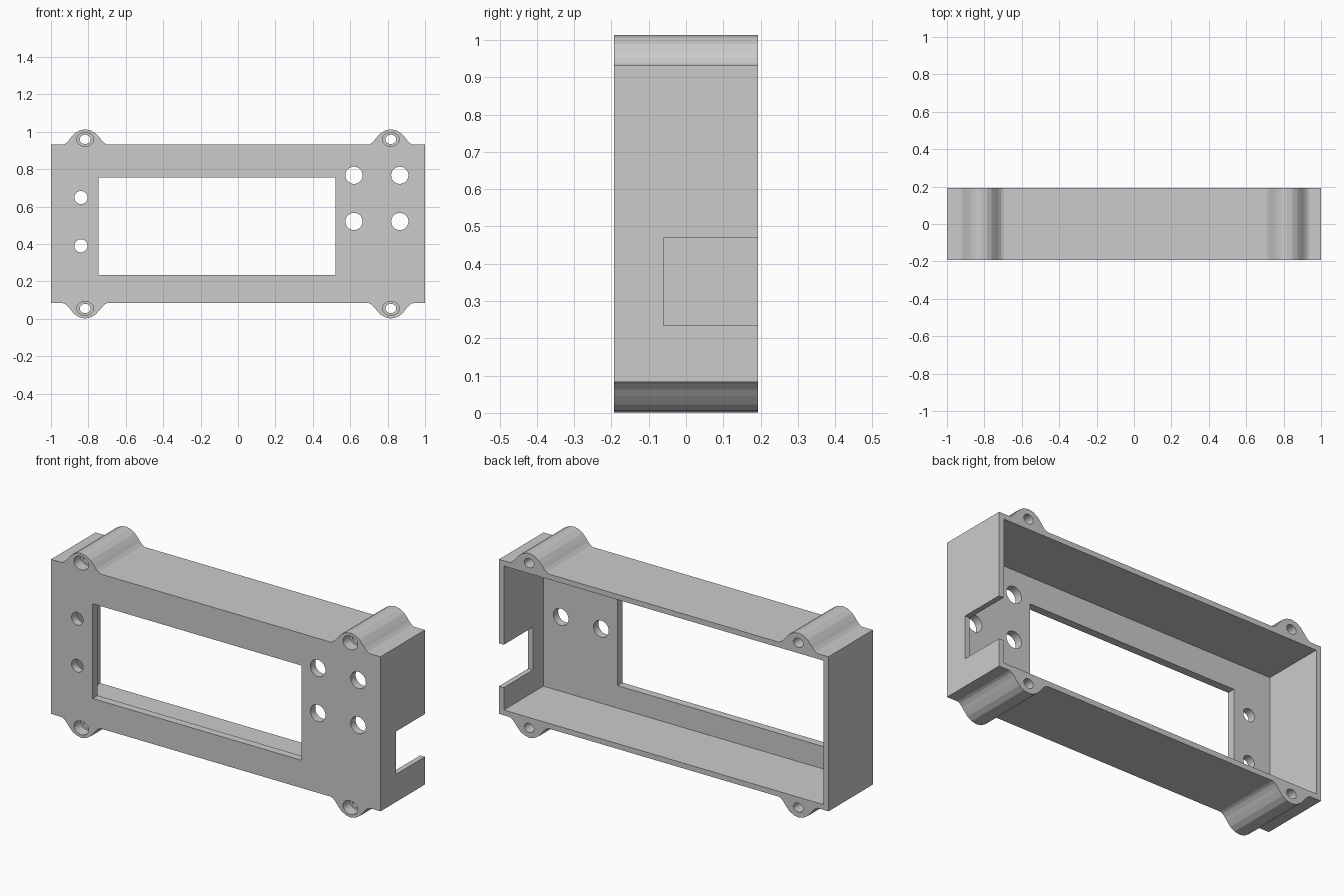
import bpy, bmesh
from math import cos, sin, tau

if "Cube" in bpy.data.objects:
    bpy.data.objects.remove(bpy.data.objects["Cube"])

Y0, Y1 = -0.193, 0.193            # front and back faces
MID, HALF = 0.507, 0.424          # body centre height and half height
WALL, PLATE = 0.029, 0.043        # rim and front panel thickness
BOSS_X, BOSS_Z = 0.817, 0.452     # screw boss offsets from the centre


def prism(name, outline, y0, y1):
    """Extrude an (x, z) outline along y."""
    bm = bmesh.new()
    face = bm.faces.new([bm.verts.new((x, y0, z)) for x, z in outline])
    grown = bmesh.ops.extrude_face_region(bm, geom=[face])["geom"]
    for v in grown:
        if isinstance(v, bmesh.types.BMVert):
            v.co.y = y1
    bmesh.ops.recalc_face_normals(bm, faces=bm.faces)
    mesh = bpy.data.meshes.new(name)
    bm.to_mesh(mesh)
    bm.free()
    obj = bpy.data.objects.new(name, mesh)
    bpy.context.collection.objects.link(obj)
    return obj


def rect(x0, x1, z0, z1):
    return [(x0, z0), (x1, z0), (x1, z1), (x0, z1)]


def oval(x, z, rx, rz, n=32):
    return [(x + rx * cos(tau * i / n), z + rz * sin(tau * i / n)) for i in range(n)]


def cut(target, outline, y0, y1):
    """Remove an extruded outline from the target."""
    cutter = prism("cutter", outline, y0, y1)
    cutter.hide_render = True
    mod = target.modifiers.new("cut", "BOOLEAN")
    mod.operation, mod.solver, mod.object = "DIFFERENCE", "EXACT", cutter
    bpy.context.view_layer.objects.active = target
    bpy.ops.object.modifier_apply(modifier=mod.name)
    bpy.data.objects.remove(cutter)


# Outer shell: rectangle with flared screw bosses on the long edges
bump = [(0.118, 0), (0.105, 0.006), (0.09, 0.02), (0.076, 0.038),
        (0.056, 0.06), (0.03, 0.076)]
bump = [(-x, h) for x, h in bump] + [(0, 0.082)] + [(x, h) for x, h in reversed(bump)]
edge = [(-1, HALF)] + [(c + x, HALF + h) for c in (-BOSS_X, BOSS_X) for x, h in bump] + [(1, HALF)]
outline = [(x, MID + z) for x, z in edge] + [(x, MID - z) for x, z in reversed(edge)]
case = prism("display_enclosure", outline, Y0, Y1)

# Open back cavity and display window
cut(case, rect(-1 + WALL, 1 - WALL, MID - HALF + WALL, MID + HALF - WALL), Y0 + PLATE, Y1 + 0.1)
cut(case, rect(-0.747, 0.52, 0.235, 0.755), Y0 - 0.1, Y0 + 0.1)

# Cable notch in the right wall
cut(case, rect(0.95, 1.1, 0.235, 0.47), -0.06, Y1 + 0.1)

# Button holes and indicator holes in the front panel
for x in (0.62, 0.865):
    for z in (0.52, 0.767):
        cut(case, oval(x, z, 0.046, 0.046), Y0 - 0.1, Y0 + 0.1)
for z in (0.39, 0.648):
    cut(case, oval(-0.84, z, 0.035, 0.035), Y0 - 0.1, Y0 + 0.1)

# Counterbored screw holes through the bosses
for x in (-BOSS_X, BOSS_X):
    for z in (MID - BOSS_Z, MID + BOSS_Z):
        cut(case, oval(x, z, 0.029, 0.025), Y0 - 0.1, Y1 + 0.1)
        cut(case, oval(x, z, 0.045, 0.037), Y0 - 0.1, Y0 + 0.06)
